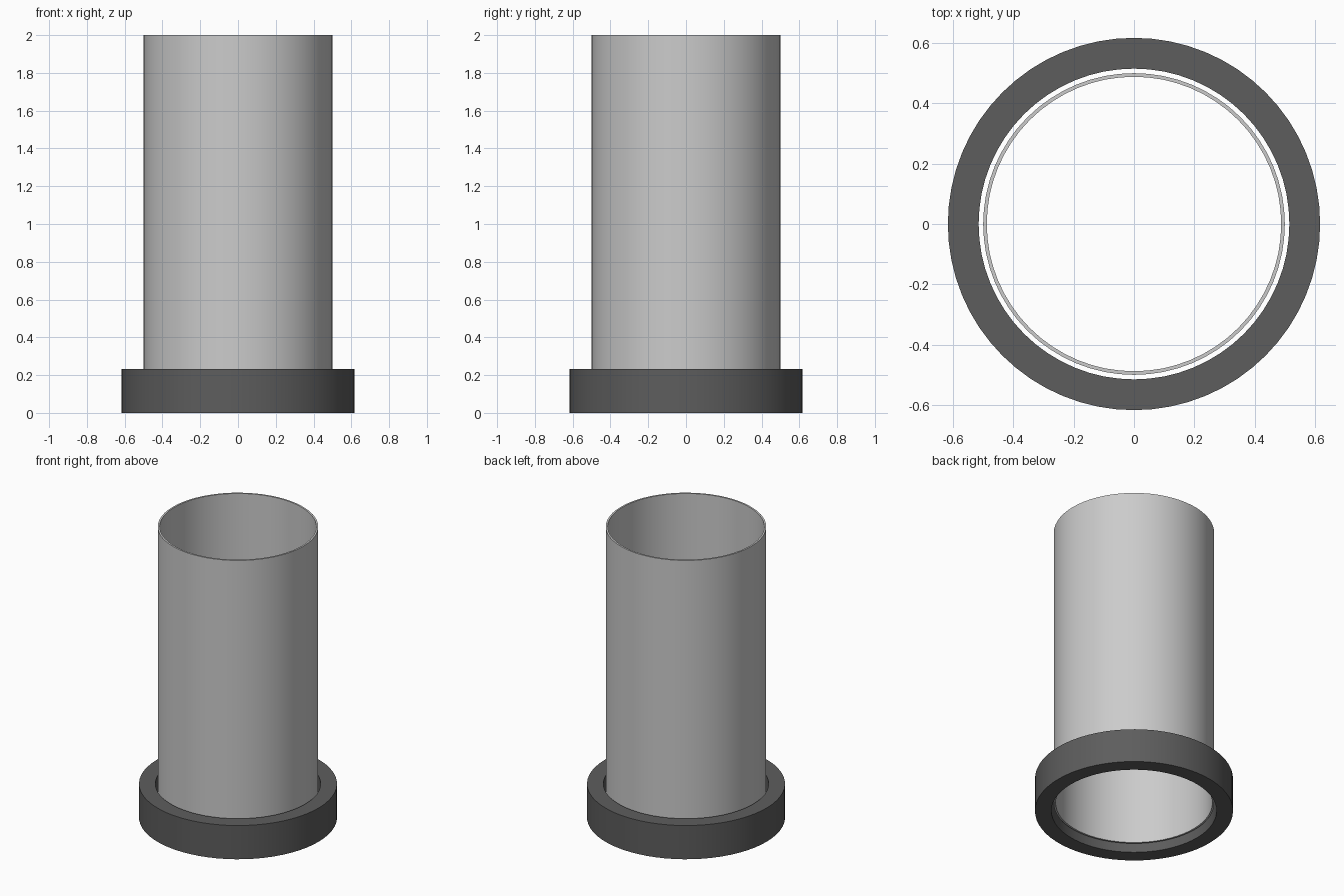
import bpy, bmesh, math

if "Cube" in bpy.data.objects:
    bpy.data.objects.remove(bpy.data.objects["Cube"])

SIDES = 64

def material(name, rgb):
    m = bpy.data.materials.new(name)
    m.diffuse_color = (*rgb, 1)
    m.use_nodes = True
    m.node_tree.nodes["Principled BSDF"].inputs["Base Color"].default_value = m.diffuse_color
    return m

def ring(name, r_in, r_out, z0, z1, mat):
    """Hollow cylinder swept from a rectangular profile."""
    bm = bmesh.new()
    profile = [(r_in, z0), (r_out, z0), (r_out, z1), (r_in, z1)]
    loops = []
    for i in range(SIDES):
        a = 2 * math.pi * i / SIDES
        loops.append([bm.verts.new((r * math.cos(a), r * math.sin(a), z)) for r, z in profile])
    for i in range(SIDES):
        p, q = loops[i], loops[(i + 1) % SIDES]
        for k in range(4):
            n = (k + 1) % 4
            bm.faces.new((p[k], q[k], q[n], p[n]))
    bmesh.ops.recalc_face_normals(bm, faces=bm.faces)
    me = bpy.data.meshes.new(name)
    bm.to_mesh(me)
    bm.free()
    me.materials.append(mat)
    ob = bpy.data.objects.new(name, me)
    bpy.context.collection.objects.link(ob)
    bpy.ops.object.select_all(action='DESELECT')
    ob.select_set(True)
    bpy.context.view_layer.objects.active = ob
    bpy.ops.object.shade_smooth_by_angle(angle=math.radians(30))
    return ob

light = material("light_grey", (0.6, 0.6, 0.6))
dark = material("dark_grey", (0.11, 0.11, 0.11))

# Thin-walled tube, starting slightly above the ground
ring("tube", 0.488, 0.50, 0.055, 2.0, light)
# Thick base collar with a narrow gap around the tube
ring("base_collar", 0.515, 0.617, 0.0, 0.232, dark)
